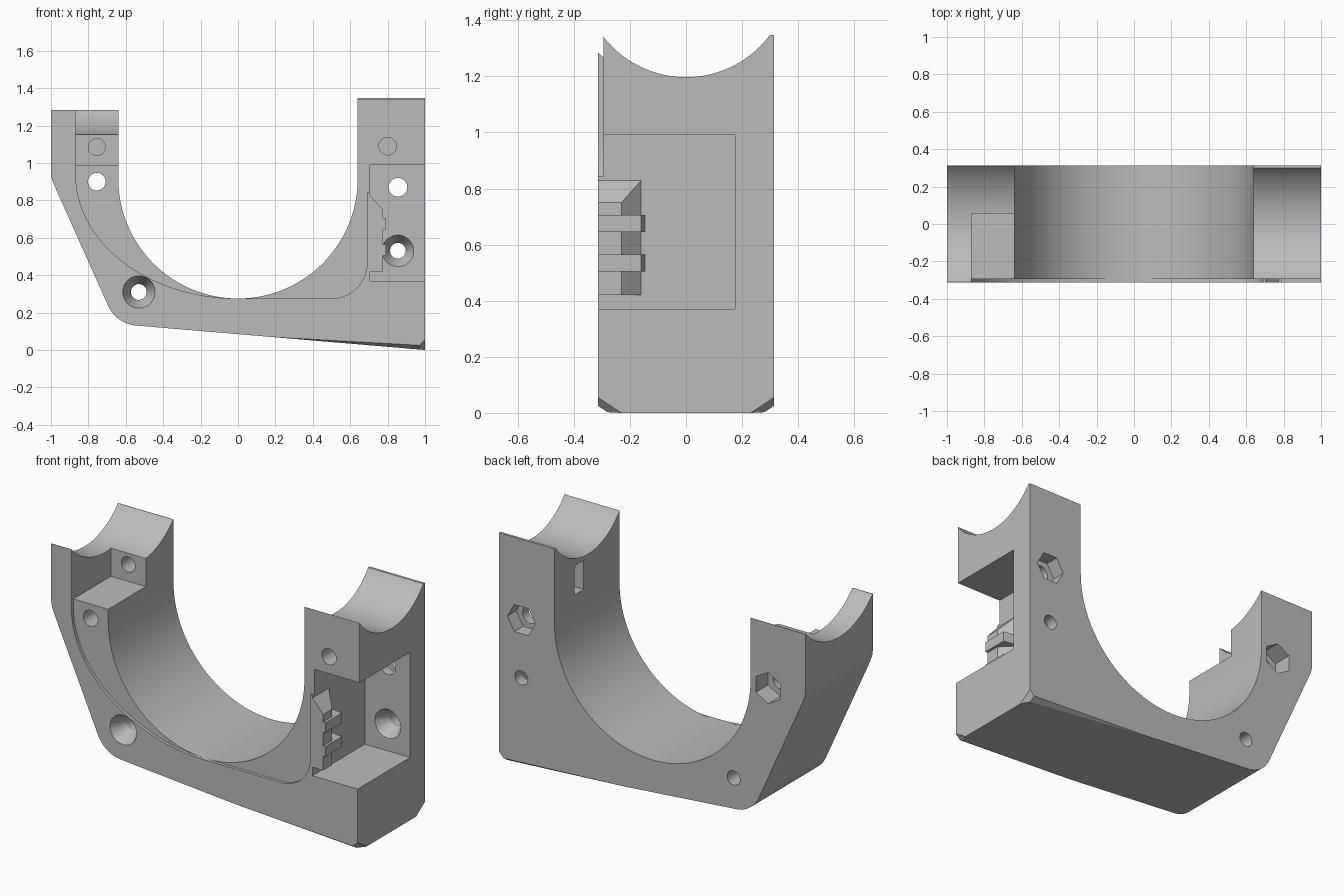
import bpy, bmesh
from math import sin, cos, radians, sqrt
from mathutils import Vector

if "Cube" in bpy.data.objects:
    bpy.data.objects.remove(bpy.data.objects["Cube"])

grey = bpy.data.materials.new("plain grey")
grey.use_nodes = True
grey.diffuse_color = (0.5, 0.5, 0.5, 1)
grey.node_tree.nodes["Principled BSDF"].inputs["Base Color"].default_value = (0.5, 0.5, 0.5, 1)

HALF = 0.313   # half depth of the bracket
STEP = -0.295  # level of the sunken front face


def arc(cx, cz, rx, rz, start, end, n):
    angles = [radians(start + (end - start) * i / n) for i in range(n + 1)]
    return [(cx + rx * cos(a), cz + rz * sin(a)) for a in angles]


def finish(bm, name):
    bmesh.ops.recalc_face_normals(bm, faces=bm.faces)
    mesh = bpy.data.meshes.new(name)
    bm.to_mesh(mesh)
    bm.free()
    mesh.materials.append(grey)
    ob = bpy.data.objects.new(name, mesh)
    bpy.context.collection.objects.link(ob)
    return ob


def prism(name, pts, axis, a, b, trims=()):
    """Extrude an outline along x or y, then slice it with trim planes."""
    bm = bmesh.new()
    place = (lambda p, d: (p[0], d, p[1])) if axis == "y" else (lambda p, d: (d, p[0], p[1]))
    lo = [bm.verts.new(place(p, a)) for p in pts]
    hi = [bm.verts.new(place(p, b)) for p in pts]
    bm.faces.new(lo)
    bm.faces.new(hi[::-1])
    for i in range(len(pts)):
        j = (i + 1) % len(pts)
        bm.faces.new((lo[i], hi[i], hi[j], lo[j]))
    bmesh.ops.recalc_face_normals(bm, faces=bm.faces)
    for point, normal in trims:
        bmesh.ops.bisect_plane(bm, geom=bm.verts[:] + bm.edges[:] + bm.faces[:], dist=1e-5,
                               plane_co=point, plane_no=normal, clear_outer=True)
        bmesh.ops.holes_fill(bm, edges=[e for e in bm.edges if e.is_boundary], sides=0)
    return finish(bm, name)


def box(name, x, y, z):
    return prism(name, [(x[0], z[0]), (x[1], z[0]), (x[1], z[1]), (x[0], z[1])], "y", *y)


def hull(name, pts):
    bm = bmesh.new()
    for p in pts:
        bm.verts.new(p)
    bmesh.ops.convex_hull(bm, input=bm.verts[:])
    return finish(bm, name)


def drill(x, z, r0, r1, y0, y1, sides=40, turn=0):
    """Round, conical or hexagonal cutter along y."""
    ends = [(x + r * cos(a), y, z + r * sin(a)) for r, y in ((r0, y0), (r1, y1))
            for a in (radians(turn + 360 * i / sides) for i in range(sides))]
    return hull("cutter", ends)


def cut(target, cutter):
    cutter.hide_render = True
    mod = target.modifiers.new("cut", "BOOLEAN")
    mod.operation = "DIFFERENCE"
    mod.solver = "EXACT"
    mod.object = cutter
    bpy.context.view_layer.objects.active = target
    bpy.ops.object.modifier_apply(modifier=mod.name)
    bpy.data.objects.remove(cutter)


# Bracket body: outer outline, then the round cradle
outline = [(-1, 1.283), (-1, 0.95), (-0.995, 0.915), (-0.98, 0.875)]
outline += arc(-0.53, 0.31, 0.18, 0.18, 204, 265, 14)
outline += [(1, 0), (1, 1.347), (0.64, 1.347)]
outline += arc(0, 0.915, 0.64, 0.64, 0, -180, 72)
outline += [(-0.64, 1.283)]

# Chamfers under the base and at its two corners
trims = []
for s in (1, -1):
    trims.append((Vector((0.2, -s * HALF, 0.068)), Vector((-0.056, -s * 0.667, -1))))
    trims.append((Vector((1, -s * HALF, 0.055)), Vector((1.5, -s, -1.5))))
body = prism("bracket_body", outline, "y", -HALF, HALF, trims)

# Sunken front face around the cradle and right tower
face = [(-0.868, 1.6)] + arc(0, 0.94, 0.868, 0.665, 180, 270, 40)
face += arc(0.5, 0.465, 0.19, 0.19, 270, 360, 14) + [(0.69, 0.845), (1.1, 0.845), (1.1, 1.6)]
cut(body, prism("cutter", face, "y", -0.5, STEP))

# Saddles across the tower tops
for radius, x0, x1 in ((0.423, -1.2, 0), (0.373, 0, 1.2)):
    cut(body, prism("cutter", arc(0, 1.57, radius, radius, 0, 360, 120)[:-1], "x", x0, x1))

# Left tower notch, right side pocket and nut slot
cut(body, box("cutter", (-0.868, -0.5), (-0.5, 0.055), (0.985, 1.6)))
cut(body, box("cutter", (0.705, 1.2), (-0.5, 0.175), (0.37, 0.99)))
cut(body, box("cutter", (0.5, 0.88), (0.04, 0.126), (1.005, 1.175)))

# Through holes
for x, z, r in ((-0.755, 0.9, 0.047), (0.855, 0.87, 0.05),
                (0.855, 0.53, 0.042), (-0.53, 0.31, 0.042)):
    cut(body, drill(x, z, r, r, -0.6, 0.6))
# Blind holes
cut(body, drill(-0.755, 1.085, 0.045, 0.045, 0.0, 0.22))
cut(body, drill(0.8, 1.09, 0.047, 0.047, -0.5, 0.2))
# Countersinks
cut(body, drill(-0.53, 0.31, 0.087, 0.042, -HALF - 0.001, -0.22))
cut(body, drill(0.855, 0.53, 0.085, 0.042, 0.174, 0.25))
# Hexagonal nut recesses in the back
cut(body, drill(-0.755, 0.9, 0.092, 0.092, 0.2, 0.5, 6, 30))
cut(body, drill(0.855, 0.87, 0.092, 0.092, 0.23, 0.5, 6, 0))

# Latch post inside the pocket: tapered core
def section(z, x, back, flat, front=-HALF):
    return [(0.695, front, z), (x, front, z), (x, flat, z), (0.695, back, z)]


core = section(0.42, 0.775, -0.15, -0.23) + section(0.75, 0.775, -0.15, -0.23)
post = hull("latch_post", core + [(0.695, -HALF, 0.84), (0.695, -0.15, 0.84)])

# Teeth on the post
teeth = [post]
for i, z in enumerate((0.505, 0.645)):
    pts = section(z, 0.79, -0.145, -0.16) + section(z + 0.06, 0.79, -0.145, -0.16)
    teeth.append(hull("latch_tooth_%d" % (i + 1), pts))

# Smooth the round walls, keep edges crisp
bpy.ops.object.select_all(action="DESELECT")
body.select_set(True)
bpy.context.view_layer.objects.active = body
bpy.ops.object.shade_smooth_by_angle(angle=radians(25))
